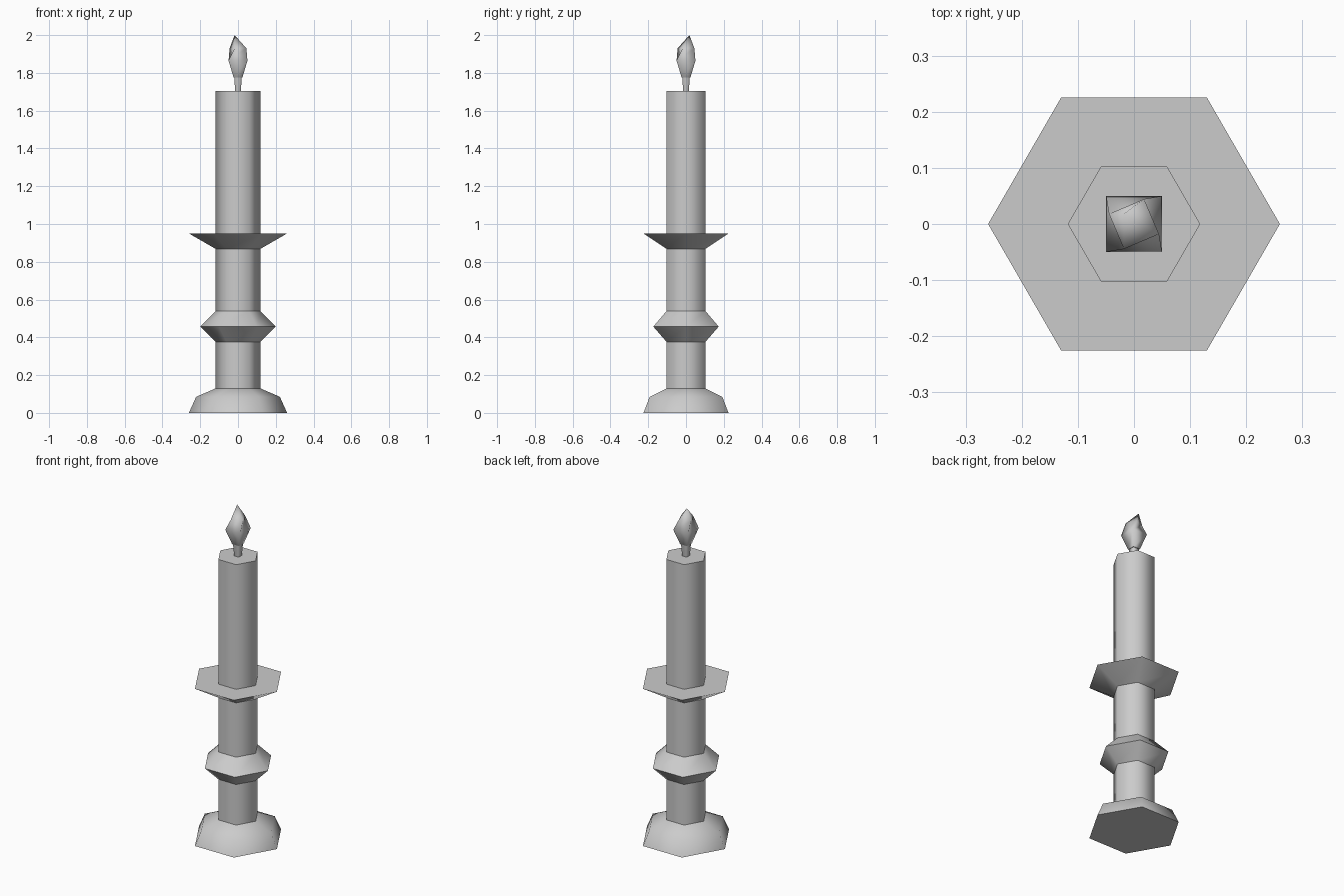
import bpy, bmesh
from math import cos, sin, pi, sqrt, radians

cube = bpy.data.objects.get("Cube")
if cube:
    bpy.data.objects.remove(cube, do_unlink=True)

grey = bpy.data.materials.new("plain grey")
grey.use_nodes = True
grey.diffuse_color = (0.6, 0.6, 0.6, 1)
grey.node_tree.nodes["Principled BSDF"].inputs["Base Color"].default_value = grey.diffuse_color


def loft(name, rings, sides, cap_bottom=False, cap_top=False, tip=None, soft=()):
    """Skin stacked polygon rings of (radius, height, turn in degrees).
    Rings listed in soft blend smoothly; all others get a crisp edge."""
    bm = bmesh.new()
    loops = []
    for radius, z, turn in rings:
        angles = [radians(turn) + 2 * pi * i / sides for i in range(sides)]
        loops.append([bm.verts.new((radius * cos(a), radius * sin(a), z)) for a in angles])
    for low, high in zip(loops, loops[1:]):
        for i in range(sides):
            j = (i + 1) % sides
            bm.faces.new((low[i], low[j], high[j], high[i]))
    if cap_bottom:
        bm.faces.new(loops[0][::-1])
    if cap_top:
        bm.faces.new(loops[-1])
    if tip:
        point = bm.verts.new(tip)
        for i in range(sides):
            bm.faces.new((loops[-1][i], loops[-1][(i + 1) % sides], point))
    for face in bm.faces:
        face.smooth = True
    for k, loop in enumerate(loops):
        if k not in soft:
            for i in range(sides):
                edge = bm.edges.get((loop[i], loop[(i + 1) % sides]))
                if edge:
                    edge.smooth = False
    mesh = bpy.data.meshes.new(name)
    bm.to_mesh(mesh)
    bm.free()
    mesh.materials.append(grey)
    obj = bpy.data.objects.new(name, mesh)
    bpy.context.collection.objects.link(obj)
    return obj


# Holder: rounded foot, stem, knop and flared drip tray
foot, shaft, knop = 0.26, 0.118, 0.2
holder = [(foot, 0, 0), (0.222, 0.085, 0), (shaft, 0.13, 0),
          (shaft, 0.375, 0), (knop, 0.457, 0), (shaft, 0.54, 0),
          (shaft, 0.868, 0), (foot, 0.95, 0), (shaft, 0.95, 0)]
loft("holder", holder, 6, cap_bottom=True, soft=(1,))

# Candle stick rising from the tray
loft("candle", [(shaft, 0.95, 0), (shaft, 1.703, 0)], 6, cap_top=True)

# Square wick, slightly wider at the top
loft("wick", [(0.015 * sqrt(2), 1.703, 45), (0.02 * sqrt(2), 1.78, 45)], 4)

# Twisted flame with a leaning tip
loft("flame", [(0.023 * sqrt(2), 1.775, 45), (0.05 * sqrt(2), 1.865, 45), (0.048, 1.93, 68)],
     4, cap_bottom=True, tip=(-0.018, 0.018, 2.0), soft=(1, 2))
